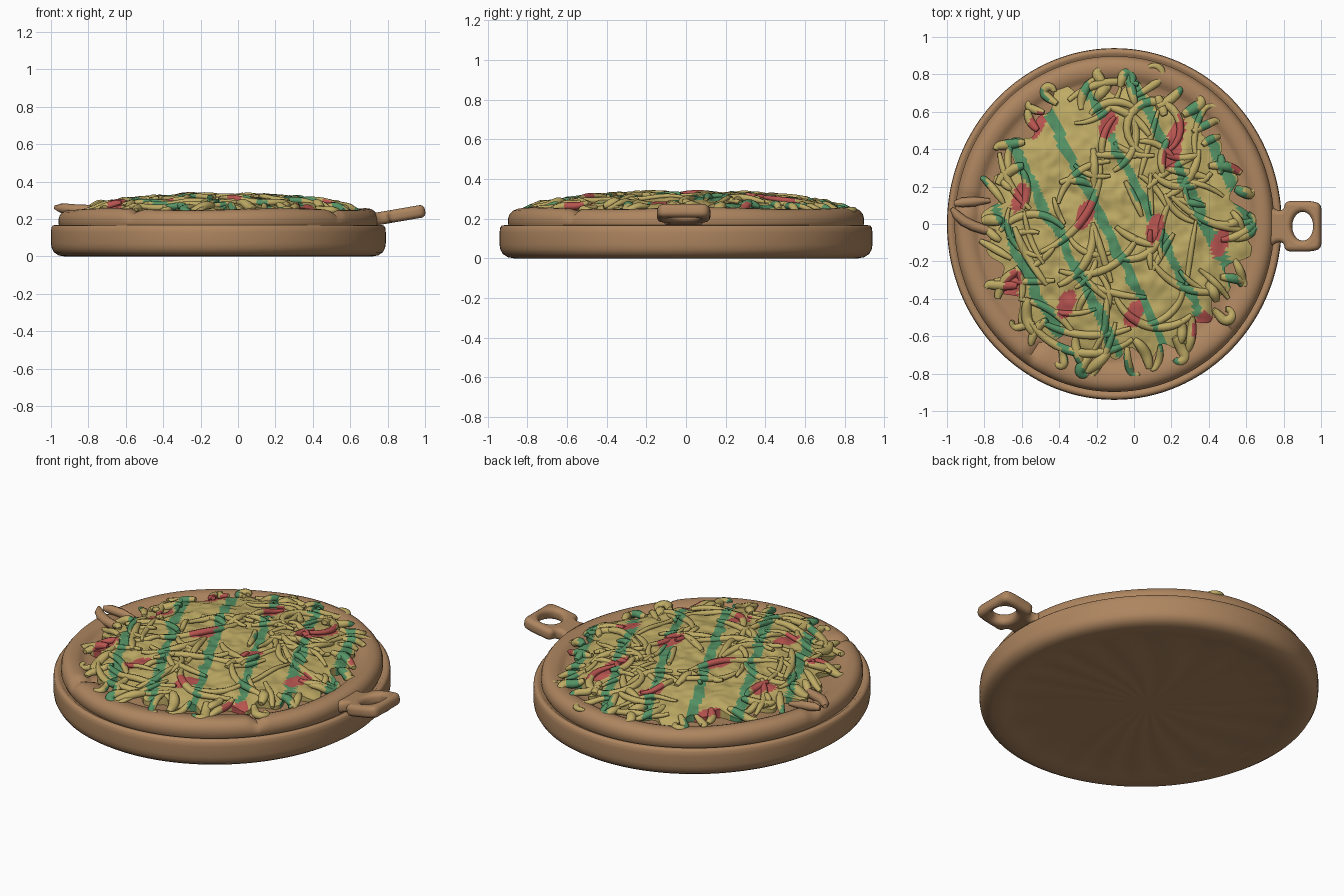
import bpy, bmesh, math, random
from mathutils import Vector, noise

if "Cube" in bpy.data.objects:
    bpy.data.objects.remove(bpy.data.objects["Cube"])

random.seed(7)
CX, RX, RY = -0.105, 0.895, 0.94


def material(name, rgb):
    m = bpy.data.materials.new(name)
    m.diffuse_color = (*rgb, 1)
    m.use_nodes = True
    m.node_tree.nodes["Principled BSDF"].inputs["Base Color"].default_value = m.diffuse_color
    return m


TAN = material("baked_tan", (0.42, 0.235, 0.115))
CHEESE = material("cheese_yellow", (0.52, 0.41, 0.13))
GREEN = material("herb_green", (0.09, 0.29, 0.13))
RED = material("tomato_red", (0.48, 0.09, 0.08))


def finish(name, bm, mats, angle=50):
    bmesh.ops.recalc_face_normals(bm, faces=bm.faces)
    me = bpy.data.meshes.new(name)
    bm.to_mesh(me)
    bm.free()
    ob = bpy.data.objects.new(name, me)
    bpy.context.collection.objects.link(ob)
    for m in mats:
        me.materials.append(m)
    bpy.ops.object.select_all(action='DESELECT')
    ob.select_set(True)
    bpy.context.view_layer.objects.active = ob
    bpy.ops.object.shade_smooth_by_angle(angle=math.radians(angle))
    return ob


def lathe(bm, profile, place, n=160):
    """Skin rings of place(f, z, angle); a zero radius becomes a pole."""
    rings = []
    for f, z in profile:
        if f == 0:
            rings.append([bm.verts.new(place(0, z, 0))] * n)
        else:
            rings.append([bm.verts.new(place(f, z, math.tau * i / n)) for i in range(n)])
    for a, b in zip(rings, rings[1:]):
        for i in range(n):
            j = (i + 1) % n
            bm.faces.new(list(dict.fromkeys((a[i], a[j], b[j], b[i]))))


def tube(bm, pts, radii, sides=8, flat=1.0):
    rings = []
    for k, p in enumerate(pts):
        t = pts[min(k + 1, len(pts) - 1)] - pts[max(k - 1, 0)]
        side = Vector((-t.y, t.x, 0)).normalized()
        up = t.normalized().cross(side)
        rings.append([bm.verts.new(p + radii[k] * (math.cos(a) * side + flat * math.sin(a) * up))
                      for a in (math.tau * i / sides for i in range(sides))])
    for a, b in zip(rings, rings[1:]):
        for i in range(sides):
            j = (i + 1) % sides
            bm.faces.new((a[i], a[j], b[j], b[i]))
    bm.faces.new(rings[0])
    bm.faces.new(rings[-1])


# Serving board: rounded disc with a shallow, rippled underside
def board_place(f, z, a):
    if z < 0.02 and 0 < f < 0.82:
        z += 0.005 * math.sin(19 * a + 5 * f + 2 * math.sin(3 * a)) * f
    return (CX + RX * f * math.cos(a), RY * f * math.sin(a), z)


bm = bmesh.new()
lathe(bm, [(0, .012), (.2, .012), (.4, .012), (.6, .012), (.78, .012), (.83, .006), (.87, .0),
           (.92, .0), (.955, .006), (.982, .022), (.996, .045), (1, .07), (1, .13), (.997, .155),
           (.988, .166), (.97, .168), (.96, .16), (.94, .155), (0, .155)], board_place)
finish("serving_board", bm, [TAN])

# Pizza base: raised crust with three torn notches
NOTCHES = [math.radians(d) for d in (172, 237, 319)]


def crust_place(f, z, a):
    d = min(abs((a - c + math.pi) % math.tau - math.pi) for c in NOTCHES)
    if f > 0.8:
        z -= 0.028 * math.exp(-(d / 0.025) ** 2) * max(0, min(1, (z - .17) / .05))
        z += 0.005 * math.sin(5 * a + 1) * (z - .16) / .09
    if NOTCHES[1] < a < NOTCHES[2] and .78 < f < .86:
        f -= 0.02
    return (CX + RX * f * math.cos(a), RY * f * math.sin(a), z)


bm = bmesh.new()
lathe(bm, [(0, .15), (.945, .155), (.955, .175), (.955, .2), (.948, .222), (.932, .24), (.91, .25),
           (.885, .253), (.86, .25), (.84, .243), (.825, .233), (.81, .227), (.78, .225),
           (.5, .225), (0, .225)], crust_place)
finish("pizza_crust", bm, [TAN])

# Torn lip of crust on the left
bm = bmesh.new()
tube(bm, [Vector(p) for p in ((-.975, .085, .262), (-.95, .05, .258), (-.91, .015, .254),
                              (-.86, -.01, .25), (-.8, -.03, .25), (-.74, -.045, .25))],
     [.012, .024, .028, .028, .026, .015])
tube(bm, [Vector(p) for p in ((-.96, .11, .255), (-.92, .115, .257), (-.85, .12, .25), (-.77, .125, .24))],
     [.015, .026, .026, .012])
finish("crust_lip", bm, [TAN])

# Handle with hanging hole, tilted upward
cu = bpy.data.curves.new("board_handle", 'CURVE')
cu.dimensions = '2D'
cu.fill_mode = 'BOTH'
cu.extrude, cu.bevel_depth, cu.bevel_resolution, cu.offset = .008, .026, 4, -.026
half = [(-.30, .17), (-.22, .16), (-.15, .085), (-.10, .085), (-.095, .135), (-.02, .135), (.05, .135), (.1, .12), (.1, .05)]
outline = half + [(x, -y) for x, y in reversed(half)]
hole = [(.06 * math.cos(i * math.tau / 12), .08 * math.sin(i * math.tau / 12)) for i in range(12)]
for pts in (outline, hole):
    s = cu.splines.new('NURBS')
    s.points.add(len(pts) - 1)
    for p, (x, y) in zip(s.points, pts):
        p.co = (x, y, 0, 1)
    s.use_cyclic_u = True
    s.order_u = 3
    s.resolution_u = 5
handle = bpy.data.objects.new("board_handle", cu)
bpy.context.collection.objects.link(handle)
handle.location = (.902, -.012, .228)
handle.rotation_euler = (0, -.17, 0)
cu.materials.append(TAN)
bpy.ops.object.select_all(action='DESELECT')
handle.select_set(True)
bpy.context.view_layer.objects.active = handle
bpy.ops.object.convert(target='MESH')
bpy.ops.object.shade_smooth_by_angle(angle=math.radians(50))

# Topping colours: diagonal herb drizzle and red patches
STRIPES = (-.7, -.43, -.16, .11, .38, .63)
PATCHES = [(-.14, .53), (.23, .49), (.2, .37), (.57, .35), (-.61, .14), (-.26, .05), (.11, -.03),
           (.46, -.1), (-.65, -.33), (-.36, -.43), (0, -.48), (.36, -.55), (-.52, .53)]


def paint(bm):
    for f in bm.faces:
        c = f.calc_center_median()
        w = noise.noise((c.x * 9, c.y * 9, 2)) * .03
        if any(((c.x - x - .25 * (c.y - y)) / .045) ** 2 + ((c.y - y) / .08) ** 2 < 1 + 12 * w for x, y in PATCHES):
            f.material_index = 2
        elif any(abs(c.x + .5 * c.y - s + w) < .03 for s in STRIPES):
            f.material_index = 1


def dome(x, y):
    r2 = ((x + .1) / .74) ** 2 + (y / .81) ** 2
    return max(.233, .236 + .078 * (1 - r2 ** 1.6))


# Melted cheese layer: lumpy dome with ragged edge
def cheese_place(f, z, a):
    edge = 1 + .13 * noise.noise((3.5 * math.cos(a), 3.5 * math.sin(a), 0)) + .05 * math.sin(23 * a)
    f *= 1 + (edge - 1) * f * f
    x, y = -.1 + .67 * f * math.cos(a), .73 * f * math.sin(a)
    lump = .016 * noise.noise((x * 9, y * 9, 5)) + .009 * noise.noise((x * 20, y * 20, 1))
    return (x, y, dome(x, y) + lump if z else .215)


bm = bmesh.new()
lathe(bm, [(0, 0), (1, 0)] + [(1 - i / 60, 1) for i in range(61)], cheese_place, 200)
paint(bm)
finish("melted_cheese", bm, [CHEESE, GREEN, RED], 60)

# Cheese strands: (x, y, heading, length, curvature, radius)
strands = [(.05, .38, 2.6, .75, -7, .024), (-.57, -.5, -1, .65, 2.6, .024), (-.1, -.38, -1.2, .5, 4, .024),
           (-.35, .66, .7, .4, -2.5, .022), (0, .68, .5, .3, 1, .022), (-.5, -.15, .4, .6, 2, .022),
           (.2, .15, -.8, .55, 1.8, .022), (.3, .05, -.5, .4, 2.5, .02), (-.5, -.52, -.5, .5, 1.8, .022),
           (-.4, -.25, -.3, .5, 3, .022), (.1, -.2, -1, .45, 3, .022), (-.72, .38, -1.4, .35, 2, .02)]
for i in range(46):
    a = math.tau * (i + random.uniform(-.3, .3)) / 46
    f = random.uniform(.78, .95)
    strands.append((-.1 + .72 * f * math.cos(a), .78 * f * math.sin(a), a + random.uniform(-.9, .9),
                    random.uniform(.1, .2), random.uniform(-7, 7), random.uniform(.02, .032)))
for i in range(60):
    a, f = random.uniform(0, math.tau), math.sqrt(random.uniform(.03, .75))
    strands.append((-.1 + .68 * f * math.cos(a), .74 * f * math.sin(a), random.uniform(0, math.tau),
                    random.uniform(.15, .4), random.uniform(-6, 6), random.uniform(.015, .024)))

bm = bmesh.new()
for x, y, h, length, curve, rad in strands:
    n = 18
    pts, radii = [], []
    for k in range(n + 1):
        t = k / n
        pts.append(Vector((x, y, dome(x, y) + .008 + .006 * math.sin(t * 7 + x * 9))))
        radii.append(rad * (.25 + .75 * math.sin(math.pi * (.06 + .88 * t)) ** .6))
        nx, ny = x + math.cos(h) * length / n, y + math.sin(h) * length / n
        if ((nx + .1) / .73) ** 2 + (ny / .8) ** 2 > 1:
            h += .35 if curve > 0 else -.35
        x, y = nx, ny
        h += curve * length / n
    tube(bm, pts, radii, 8, .8)
paint(bm)
finish("cheese_strands", bm, [CHEESE, GREEN, RED], 60)
